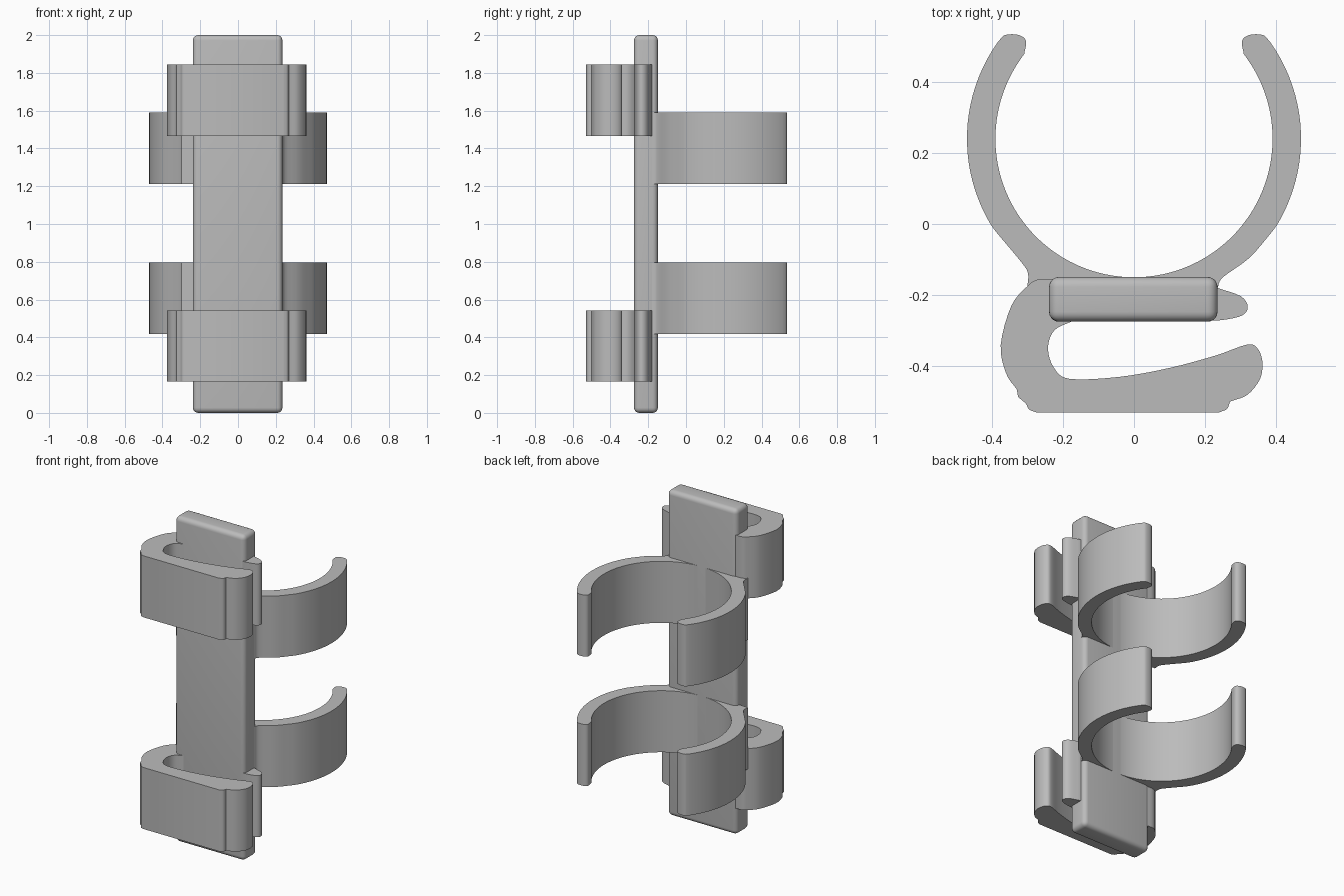
import bpy, bmesh, math
from mathutils import Vector

cube = bpy.data.objects.get("Cube")
if cube:
    bpy.data.objects.remove(cube)

grey = bpy.data.materials.new("plain grey")
grey.use_nodes = True
colour = (0.5, 0.5, 0.5, 1)
grey.diffuse_color = colour
grey.node_tree.nodes["Principled BSDF"].inputs["Base Color"].default_value = colour


def finish(name, bm):
    bmesh.ops.recalc_face_normals(bm, faces=bm.faces)
    mesh = bpy.data.meshes.new(name)
    bm.to_mesh(mesh)
    bm.free()
    mesh.materials.append(grey)
    obj = bpy.data.objects.new(name, mesh)
    bpy.context.collection.objects.link(obj)
    bpy.ops.object.select_all(action="DESELECT")
    obj.select_set(True)
    bpy.context.view_layer.objects.active = obj
    bpy.ops.object.shade_smooth_by_angle(angle=math.radians(32))
    return obj


def extrude(name, outline, low, high):
    bm = bmesh.new()
    face = bm.faces.new([bm.verts.new((x, y, low)) for x, y in outline])
    moved = bmesh.ops.extrude_face_region(bm, geom=[face])["geom"]
    verts = [v for v in moved if isinstance(v, bmesh.types.BMVert)]
    bmesh.ops.translate(bm, verts=verts, vec=(0, 0, high - low))
    return finish(name, bm)


def spline(points, steps=4):
    """Smooth open curve through the given points."""
    p = [Vector(q) for q in points]
    p = [p[0] * 2 - p[1]] + p + [p[-1] * 2 - p[-2]]
    out = []
    for a, b, c, d in zip(p, p[1:], p[2:], p[3:]):
        for i in range(steps):
            t = i / steps
            out.append(b + (c - a) * t / 2 + (a * 2 - b * 5 + c * 4 - d) * t * t / 2
                       + (b * 3 - a - c * 3 + d) * t ** 3 / 2)
    return out + [p[-2]]


def arc(radius, start, end, steps):
    angles = [math.radians(start + (end - start) * i / steps) for i in range(steps + 1)]
    return [(radius * math.cos(a), 0.24 + radius * math.sin(a)) for a in angles]


# Open ring clip with rounded tips and a flared foot
tip = spline([(0.38, 0.516), (0.362, 0.532), (0.325, 0.532), (0.304, 0.515), (0.309, 0.478)])
right_foot = spline([(0.235, -0.18), (0.25, -0.15), (0.325, -0.095), (0.39, -0.02)])
left_foot = spline([(-0.39, -0.02), (-0.315, -0.11), (-0.298, -0.14), (-0.3, -0.175)])
ring = (right_foot + arc(0.47, -31, 35, 20) + tip
        + arc(0.39, 36, -216, 64)
        + [(-x, y) for x, y in reversed(tip)]
        + arc(0.47, 145, 211, 20) + left_foot + [(-0.2, -0.18)])

# Curved belt hook: outer bend, flat front, bulb end and inner slot
bend = spline([(-0.22, -0.155), (-0.27, -0.156), (-0.3, -0.175), (-0.345, -0.23),
               (-0.375, -0.34), (-0.36, -0.42), (-0.33, -0.465)])
left_lip = spline([(-0.326, -0.487), (-0.305, -0.505), (-0.295, -0.522), (-0.275, -0.53)])
right_lip = spline([(0.24, -0.53), (0.262, -0.52), (0.27, -0.5)])
bulb = spline([(0.275, -0.498), (0.32, -0.48), (0.355, -0.435), (0.361, -0.385),
               (0.345, -0.347), (0.315, -0.34), (0.23, -0.37), (0.1, -0.405),
               (-0.04, -0.43), (-0.18, -0.436), (-0.225, -0.405), (-0.242, -0.35),
               (-0.225, -0.3), (-0.175, -0.274)])
hook = bend + left_lip + right_lip + bulb + [(-0.14, -0.272), (-0.14, -0.2)]

# Small rounded tab opposite the hook end
tab = spline([(0.2, -0.272), (0.25, -0.27), (0.305, -0.257), (0.32, -0.232),
              (0.3, -0.203), (0.235, -0.18)]) + [(0.2, -0.18)]

for place, ring_low, hook_low in (("lower", 0.417, 0.165), ("upper", 1.212, 1.466)):
    extrude(place + "_ring_clip", ring, ring_low, ring_low + 0.378)
    extrude(place + "_hook", hook, hook_low, hook_low + 0.378)
    extrude(place + "_tab", tab, hook_low, hook_low + 0.378)

# Rounded backing bar
bm = bmesh.new()
bmesh.ops.create_cube(bm, size=1)
bmesh.ops.scale(bm, vec=(0.474, 0.126, 2), verts=bm.verts)
bmesh.ops.translate(bm, vec=(-0.002, -0.212, 1), verts=bm.verts)
bmesh.ops.bevel(bm, geom=bm.edges[:], offset=0.028, segments=5, profile=0.5, affect="EDGES")
finish("backing_bar", bm)
